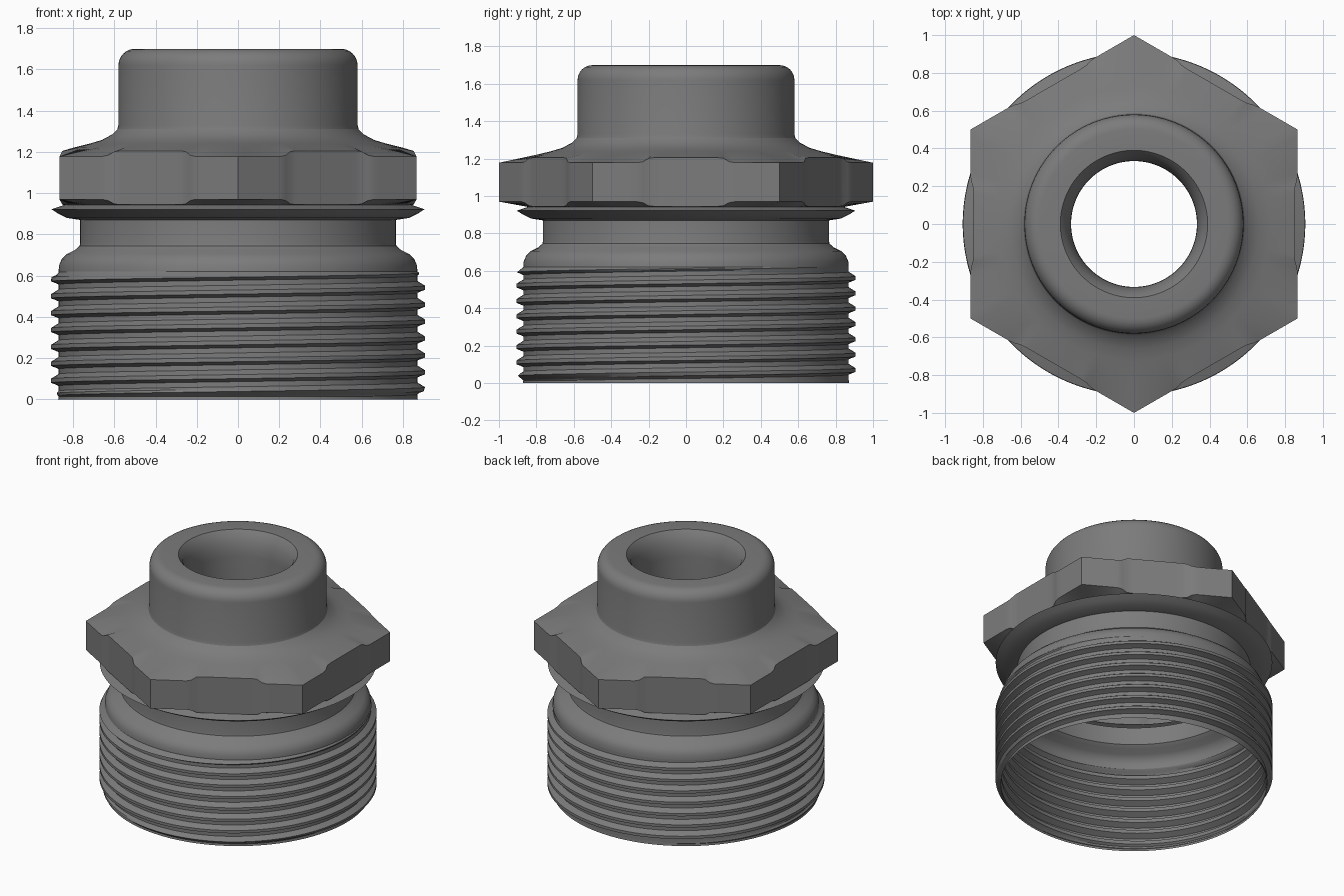
import bpy
import bmesh
from math import pi, cos, sin, tan

cube = bpy.data.objects.get("Cube")
if cube:
    bpy.data.objects.remove(cube)

SIDES = 192
APOTHEM = 0.866

grey = bpy.data.materials.new("mid_grey")
grey.use_nodes = True
colour = (0.2, 0.2, 0.2, 1)
grey.diffuse_color = colour
grey.node_tree.nodes["Principled BSDF"].inputs["Base Color"].default_value = colour


def sweep(name, profile):
    """Sweep an angle-dependent (radius, height) profile round the z axis."""
    bm = bmesh.new()
    cols = []
    for j in range(SIDES + 1):
        a = 2 * pi * j / SIDES
        cols.append([bm.verts.new((r * cos(a), r * sin(a), z)) for r, z in profile(a)])
    for c, d in zip(cols, cols[1:]):
        for i in range(len(c) - 1):
            bm.faces.new((c[i], d[i], d[i + 1], c[i + 1]))
    bmesh.ops.remove_doubles(bm, verts=bm.verts, dist=0.0002)
    mesh = bpy.data.meshes.new(name)
    bm.to_mesh(mesh)
    bm.free()
    mesh.materials.append(grey)
    obj = bpy.data.objects.new(name, mesh)
    bpy.context.collection.objects.link(obj)
    bpy.ops.object.select_all(action='DESELECT')
    obj.select_set(True)
    bpy.context.view_layer.objects.active = obj
    bpy.ops.object.shade_smooth_by_angle(angle=pi / 6)
    return obj


def hexagon(a):
    """Hexagon radius with a shallow recess in each flat, and corner weight."""
    off = (a + pi / 6) % (pi / 3) - pi / 6
    t = abs(APOTHEM * tan(off))
    w = min(1, max(0, (t - 0.19) / 0.06))
    w = w * w * (3 - 2 * w)
    return (APOTHEM - 0.014 * (1 - w)) / cos(off), w


# Neck, sealing flange, hexagon, spout and bore
def body_profile(a):
    r, w = hexagon(a)
    shoulder = [(0.87, 0.62), (0.868, 0.65), (0.855, 0.68), (0.83, 0.705),
                (0.79, 0.725), (0.768, 0.745), (0.765, 0.76)]
    flange = [(0.765, 0.87), (0.83, 0.88), (0.87, 0.9), (0.905, 0.922), (0.845, 0.942)]
    nut = [(r, 0.945 + 0.025 * w), (r, 1.205 - 0.027 * w)]
    skirt = [(0.79, 1.223), (0.72, 1.24), (0.66, 1.258), (0.61, 1.285), (0.585, 1.31), (0.58, 1.33)]
    spout = [(0.58, 1.62)]
    for k in range(1, 7):
        b = k * pi / 12
        spout.append((0.5 + 0.08 * cos(b), 1.62 + 0.08 * sin(b)))
    bore = [(0.39, 1.7), (0.365, 1.67), (0.345, 1.62), (0.335, 1.57), (0.333, 1.53),
            (0.333, 1.33), (0.578, 1.33)]
    return shoulder + flange + nut + skirt + spout + bore


sweep("hex_adapter_body", body_profile)


# Helical external thread, fading out at both ends
PITCH, LOW, HIGH, ROOT, DEPTH = 0.082, 0.015, 0.62, 0.87, 0.037
TOOTH = [(0, 0), (0.3, 0), (0.4, 0.5), (0.48, 1), (0.72, 1), (0.86, 0.5)]


def thread_profile(a):
    points = [(0.872, 0)]
    for turn in range(-2, 9):
        for f, height in TOOTH:
            z = min(HIGH, max(LOW, PITCH * (turn + f + a / (2 * pi))))
            fade = min(1, (z - LOW) / 0.03, (HIGH - z) / 0.03)
            points.append((ROOT + DEPTH * height * fade, z))
    return points


sweep("threaded_skirt", thread_profile)
